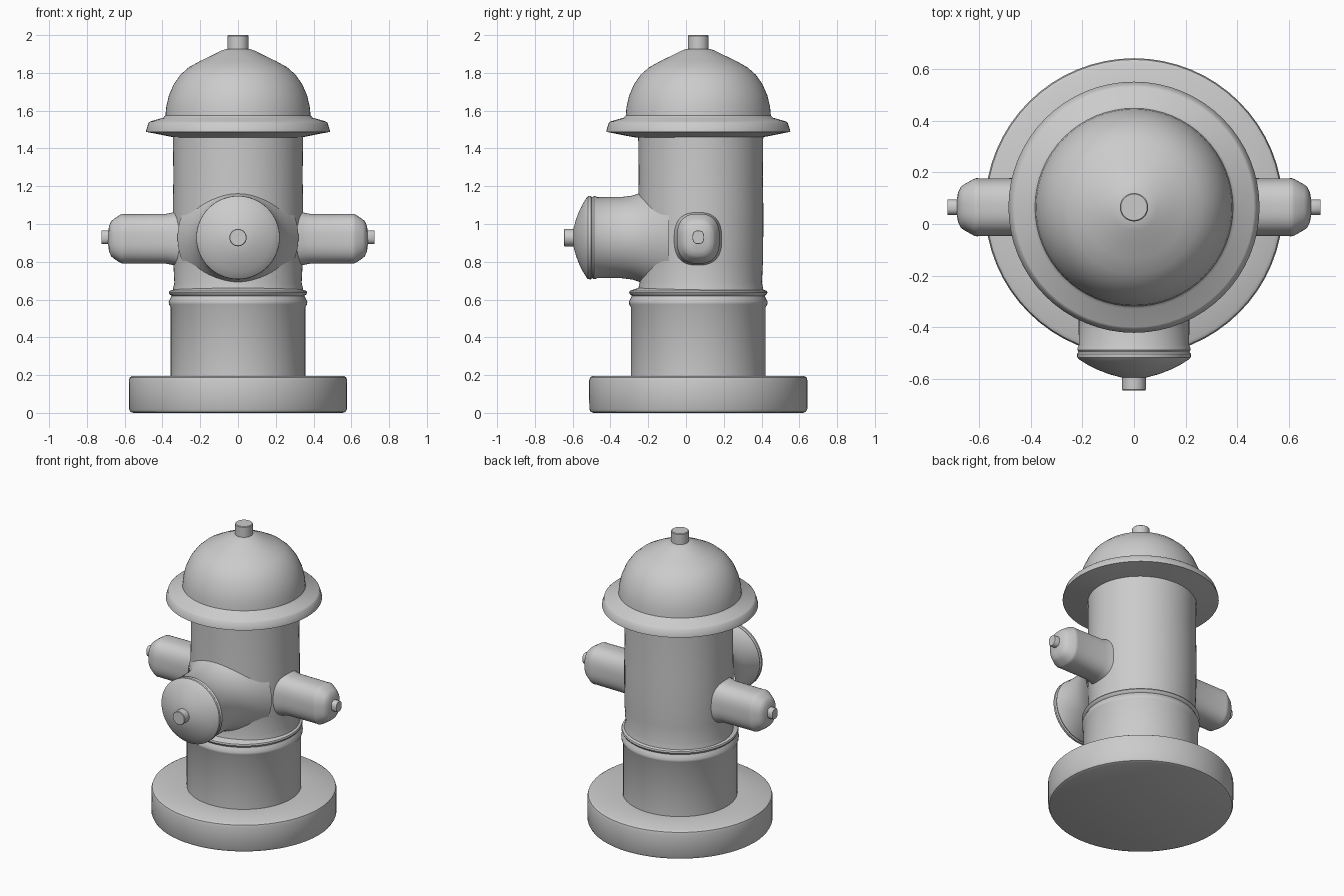
import bpy, bmesh, math
from mathutils import Matrix, Vector

AXIS_Y = 0.065  # vertical centre line of the hydrant


def lathe(name, profile, origin, axis="Z", scale=(1, 1), power=2.0, sides=64, angle=35):
    """Sweep (radius, distance) points round an axis; power > 2 squares the section."""
    rot = {"Z": Matrix.Identity(3),
           "X": Matrix(((0, 0, 1), (1, 0, 0), (0, 1, 0))),
           "-Y": Matrix(((1, 0, 0), (0, 0, -1), (0, 1, 0)))}[axis]
    bm = bmesh.new()
    rings = []
    for r, d in profile:
        ring = []
        for i in range(1 if r == 0 else sides):
            a = 2 * math.pi * i / sides
            c, s = math.cos(a), math.sin(a)
            k = r / (abs(c) ** power + abs(s) ** power) ** (1 / power)
            p = Vector((k * c * scale[0], k * s * scale[1], d))
            ring.append(bm.verts.new(rot @ p + Vector(origin)))
        rings.append(ring)
    for a, b in zip(rings, rings[1:]):
        for i in range(sides):
            j = (i + 1) % sides
            corners = [a[i % len(a)], a[j % len(a)], b[j % len(b)], b[i % len(b)]]
            bm.faces.new(list(dict.fromkeys(corners)))
    bmesh.ops.recalc_face_normals(bm, faces=bm.faces)
    mesh = bpy.data.meshes.new(name)
    bm.to_mesh(mesh)
    bm.free()
    ob = bpy.data.objects.new(name, mesh)
    bpy.context.collection.objects.link(ob)
    bpy.ops.object.select_all(action="DESELECT")
    ob.select_set(True)
    bpy.context.view_layer.objects.active = ob
    bpy.ops.object.shade_smooth_by_angle(angle=math.radians(angle))
    return ob


centre = (0, AXIS_Y, 0)

# Ground flange with rounded rims
lathe("base_flange", [(0, 0), (0.555, 0), (0.57, 0.006), (0.577, 0.02), (0.578, 0.17),
                      (0.573, 0.188), (0.56, 0.196), (0.34, 0.196)], centre)

# Lower barrel with the two beads and groove
lathe("lower_barrel", [(0.357, 0.19), (0.357, 0.56), (0.366, 0.575), (0.367, 0.59),
                       (0.357, 0.608), (0.352, 0.62), (0.362, 0.628), (0.366, 0.637),
                       (0.362, 0.646), (0.345, 0.652), (0.32, 0.66)], centre)

# Upper barrel, slightly shallower front to back
lathe("upper_barrel", [(0.348, 0.64), (0.337, 0.69), (0.343, 0.8), (0.345, 0.95),
                       (0.345, 1.1), (0.342, 1.25), (0.345, 1.47)],
      (0, 0.078, 0), scale=(1, 0.96))

# Bonnet: brim and dome
lathe("bonnet", [(0.33, 1.458), (0.36, 1.463), (0.487, 1.488), (0.486, 1.497), (0.474, 1.535),
                 (0.465, 1.543), (0.395, 1.563), (0.384, 1.575), (0.38, 1.62), (0.366, 1.68),
                 (0.34, 1.74), (0.305, 1.79), (0.26, 1.83), (0.2, 1.863), (0.14, 1.892),
                 (0.09, 1.917), (0.065, 1.926), (0.05, 1.928)], centre)
lathe("bonnet_nut", [(0.055, 1.92), (0.055, 1.996), (0.051, 2.0), (0, 2.0)], centre, sides=32)

# Large front outlet: flared pipe, bead and domed cap
front = (0, 0, 0.928)
lathe("front_outlet", [(0.32, 0.09), (0.27, 0.17), (0.238, 0.235), (0.222, 0.285), (0.215, 0.34),
                       (0.214, 0.47), (0.219, 0.48), (0.22, 0.488), (0.214, 0.497),
                       (0.221, 0.504), (0.22, 0.518), (0.212, 0.526), (0.18, 0.546),
                       (0.14, 0.566), (0.095, 0.583), (0.05, 0.595), (0.03, 0.596)], front, "-Y")
lathe("front_nut", [(0.046, 0.58), (0.046, 0.642), (0.043, 0.646), (0, 0.646)], front, "-Y", sides=32)

# Oval side outlets, mirrored left and right
side = (0, AXIS_Y, 0.922)
outlet = lathe("side_outlets", [(1.16, 0.3), (1.06, 0.34), (1.0, 0.38), (0.99, 0.6), (1.0, 0.61),
                                (0.97, 0.622), (0.78, 0.66), (0.7, 0.672), (0.5, 0.683), (0.2, 0.688)],
               side, "X", scale=(0.113, 0.132), power=2.6)
nut = lathe("side_nuts", [(1, 0.67), (1, 0.72), (0.95, 0.723), (0, 0.723)],
            (0, AXIS_Y, 0.93), "X", scale=(0.031, 0.036), power=2.5, sides=32)
for ob in (outlet, nut):
    ob.modifiers.new("mirror", "MIRROR")
